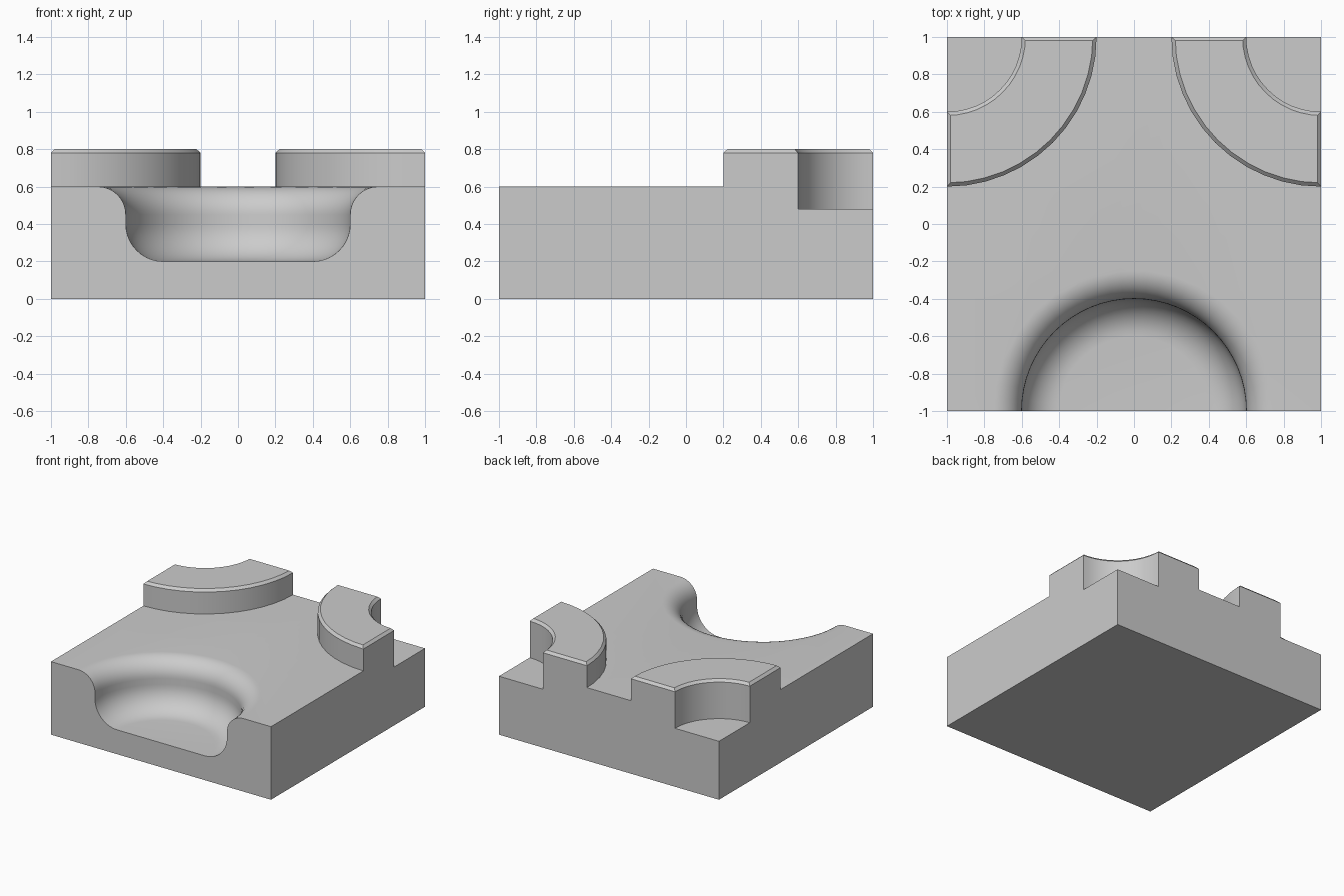
import bpy, bmesh
from math import sin, cos, pi, radians
from mathutils import Matrix, Vector

cube = bpy.data.objects.get("Cube")
if cube:
    bpy.data.objects.remove(cube, do_unlink=True)

grey = bpy.data.materials.new("plain grey")
grey.use_nodes = True
colour = (0.6, 0.6, 0.6, 1)
grey.diffuse_color = colour
grey.node_tree.nodes["Principled BSDF"].inputs["Base Color"].default_value = colour


def make_object(name, bm):
    bmesh.ops.recalc_face_normals(bm, faces=bm.faces)
    mesh = bpy.data.meshes.new(name)
    bm.to_mesh(mesh)
    bm.free()
    mesh.materials.append(grey)
    obj = bpy.data.objects.new(name, mesh)
    bpy.context.collection.objects.link(obj)
    return obj


def box(name, bottom, top, chamfer=0):
    bm = bmesh.new()
    size = Matrix.Diagonal((2, 2, top - bottom, 1))
    bmesh.ops.create_cube(bm, size=1, matrix=Matrix.Translation((0, 0, (top + bottom) / 2)) @ size)
    if chamfer:
        edges = [e for e in bm.edges if all(v.co.z > top - 0.01 for v in e.verts)]
        bmesh.ops.bevel(bm, geom=edges, offset=chamfer, segments=1, affect='EDGES')
    return make_object(name, bm)


def lathe(name, profile, centre, steps):
    """Turn a closed radius/height profile about a vertical axis."""
    bm = bmesh.new()
    verts = [bm.verts.new((r, 0, z)) for r, z in profile]
    edges = [bm.edges.new(pair) for pair in zip(verts, verts[1:])]
    bmesh.ops.spin(bm, geom=verts + edges, cent=(0, 0, 0), axis=(0, 0, 1),
                   angle=2 * pi, steps=steps)
    bmesh.ops.remove_doubles(bm, verts=bm.verts, dist=1e-4)
    bmesh.ops.translate(bm, verts=bm.verts, vec=Vector((*centre, 0)))
    return make_object(name, bm)


def combine(target, tool, operation):
    tool.hide_render = True
    mod = target.modifiers.new("combine", 'BOOLEAN')
    mod.operation = operation
    mod.solver = 'EXACT'
    mod.object = tool
    bpy.context.view_layer.objects.active = target
    bpy.ops.object.modifier_apply(modifier=mod.name)
    bpy.data.objects.remove(tool, do_unlink=True)


def arc(r, z, radius, start, end, steps=10):
    angles = [radians(start + (end - start) * i / steps) for i in range(steps + 1)]
    return [(r + radius * cos(a), z + radius * sin(a)) for a in angles]


body = box("block_with_corner_rings", 0, 0.6)

# Raised quarter rings with chamfered rims and sunken corner pockets
pad_profile = [(0, 0.3), (0.8, 0.3), (0.8, 0.78), (0.78, 0.8), (0.78, 0.9), (0, 0.9)]
pocket_profile = [(0, 0.48), (0.4, 0.48), (0.4, 0.78), (0.44, 0.82), (0.44, 0.95), (0, 0.95)]
for side in (-1, 1):
    pad = box("corner_ring", 0.3, 0.8, 0.02)
    combine(pad, lathe("ring_outline", pad_profile, (side, 1), 48), 'INTERSECT')
    combine(body, pad, 'UNION')
    combine(body, lathe("pocket_cutter", pocket_profile, (side, 1), 48), 'DIFFERENCE')

# Half-round bowl with a rounded floor edge and a rolled lip
bowl_profile = ([(0, 0.2)] + arc(0.4, 0.4, 0.2, -90, 0)
                + arc(0.75, 0.45, 0.15, 180, 90) + [(0.75, 0.9), (0, 0.9)])
combine(body, lathe("bowl_cutter", bowl_profile, (0, -1), 64), 'DIFFERENCE')

# Merge coplanar faces and smooth the curved walls
bm = bmesh.new()
bm.from_mesh(body.data)
bmesh.ops.remove_doubles(bm, verts=bm.verts, dist=1e-4)
bmesh.ops.dissolve_limit(bm, angle_limit=radians(0.5), verts=bm.verts, edges=bm.edges)
bm.to_mesh(body.data)
bm.free()
body.select_set(True)
bpy.context.view_layer.objects.active = body
bpy.ops.object.shade_smooth_by_angle(angle=radians(30))
